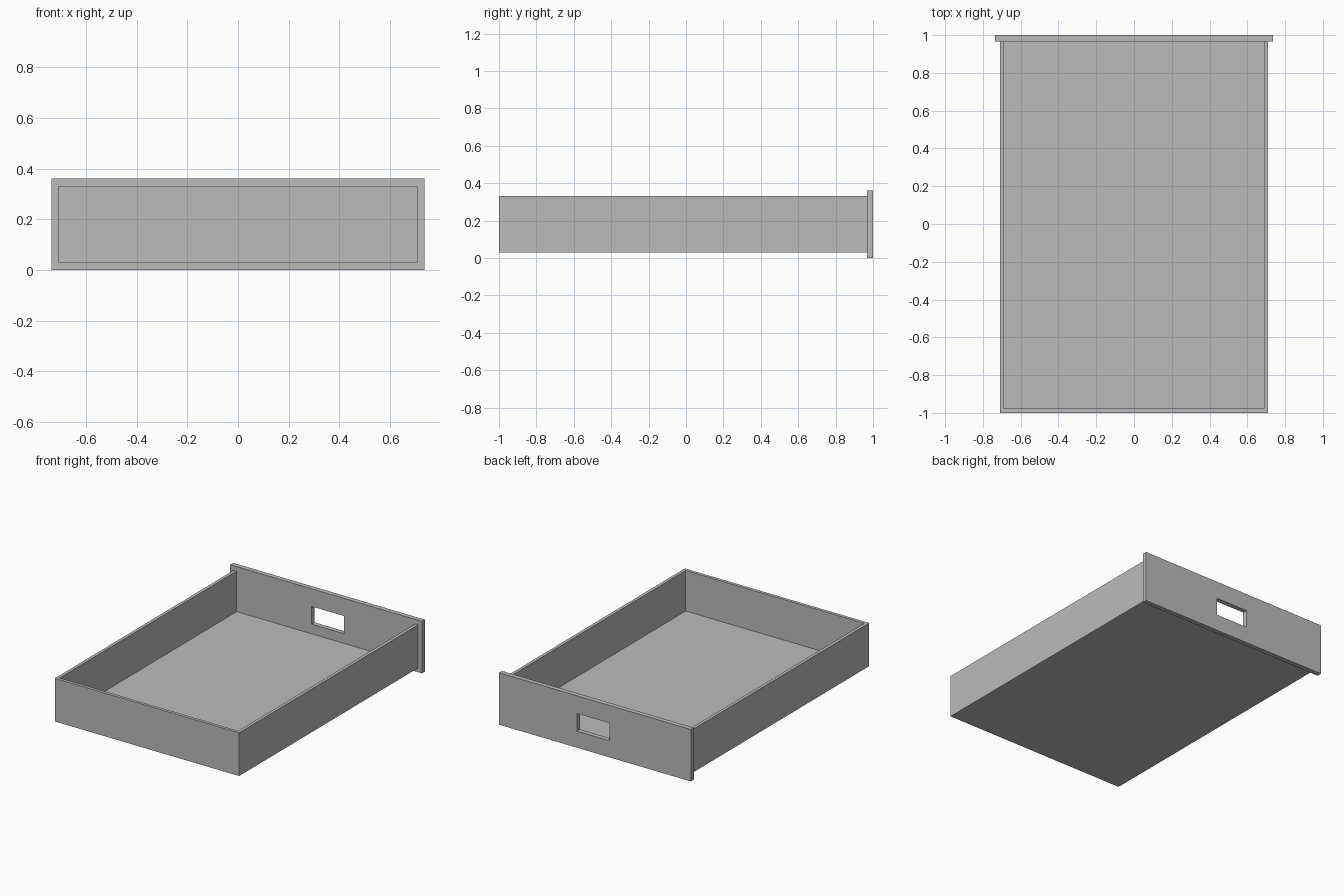
import bpy
from mathutils import Vector

old = bpy.data.objects.get("Cube")
if old:
    bpy.data.objects.remove(old, do_unlink=True)

# Single plain grey finish
GREY = (0.5, 0.5, 0.5, 1.0)
grey = bpy.data.materials.new("plain_grey")
grey.use_nodes = True
grey.diffuse_color = GREY
grey.node_tree.nodes["Principled BSDF"].inputs["Base Color"].default_value = GREY


def box(name, low, high):
    """Box spanning two opposite corners."""
    low, high = Vector(low), Vector(high)
    bpy.ops.mesh.primitive_cube_add(size=1, location=(low + high) / 2)
    obj = bpy.context.object
    obj.name = obj.data.name = name
    obj.scale = high - low
    bpy.ops.object.transform_apply(location=False, rotation=False, scale=True)
    obj.data.materials.append(grey)
    return obj


def cut(obj, cutter):
    """Subtract the cutter, then discard it."""
    cutter.hide_render = True
    mod = obj.modifiers.new("cut", "BOOLEAN")
    mod.operation = "DIFFERENCE"
    mod.solver = "EXACT"
    mod.object = cutter
    bpy.context.view_layer.objects.active = obj
    bpy.ops.object.modifier_apply(modifier=mod.name)
    bpy.data.objects.remove(cutter, do_unlink=True)


half_width, wall, floor = 0.709, 0.022, 0.018
bottom, rim = 0.03, 0.33
panel_y = 0.967
inner = half_width - wall

# Tray: floor and three walls, open towards the face panel
tray = box("drawer_tray", (-half_width, -1, bottom), (half_width, panel_y, rim))
cut(tray, box("tray_cavity", (-inner, -1 + wall, bottom + floor), (inner, 1.1, 0.5)))

# Overhanging face panel with a cut-out hand grip
panel = box("face_panel", (-0.737, panel_y, 0), (0.737, 1, 0.361))
cut(panel, box("grip_cutter", (-0.11, 0.9, 0.115), (0.14, 1.1, 0.238)))
